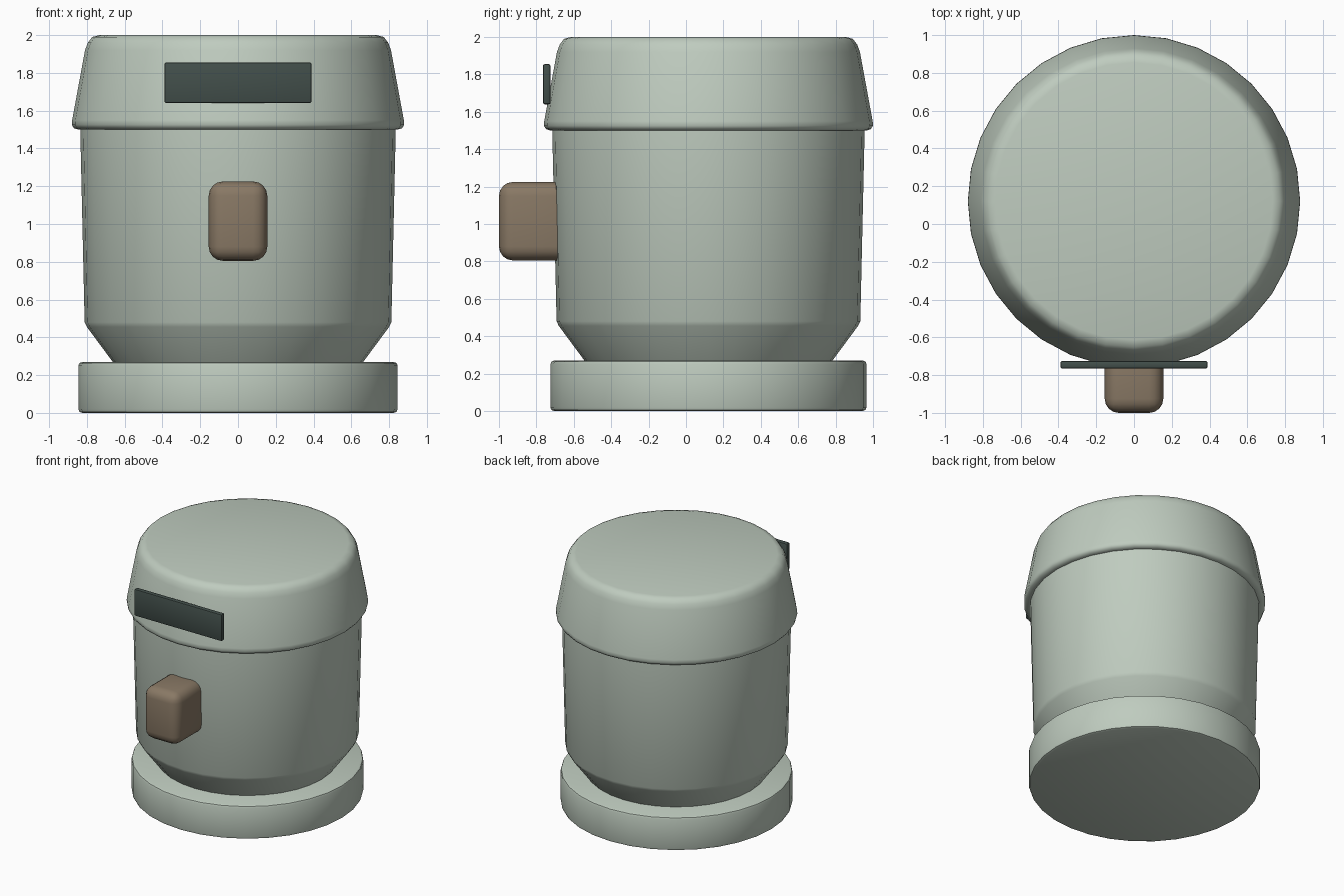
import bpy, bmesh, math

if "Cube" in bpy.data.objects:
    bpy.data.objects.remove(bpy.data.objects["Cube"])

CY = 0.12      # centre line of the round parts
SEGS = 32


def material(name, rgb):
    m = bpy.data.materials.new(name)
    m.diffuse_color = (*rgb, 1)
    m.use_nodes = True
    m.node_tree.nodes["Principled BSDF"].inputs["Base Color"].default_value = m.diffuse_color
    return m


SAGE = material("pale_sage", (0.52, 0.60, 0.52))
BROWN = material("warm_brown", (0.25, 0.19, 0.13))
DARK = material("dark_slate", (0.055, 0.078, 0.07))


def finish(name, bm, mat, angle):
    bmesh.ops.recalc_face_normals(bm, faces=bm.faces)
    me = bpy.data.meshes.new(name)
    bm.to_mesh(me)
    bm.free()
    ob = bpy.data.objects.new(name, me)
    bpy.context.collection.objects.link(ob)
    me.materials.append(mat)
    bpy.ops.object.select_all(action='DESELECT')
    ob.select_set(True)
    bpy.context.view_layer.objects.active = ob
    bpy.ops.object.shade_smooth_by_angle(angle=math.radians(angle))
    return ob


def turned(name, profile, mat):
    """Closed round part from (radius, height) pairs, bottom to top."""
    bm = bmesh.new()
    rings = []
    for r, z in profile:
        rings.append([bm.verts.new((r * math.sin(2 * math.pi * i / SEGS),
                                    CY + r * math.cos(2 * math.pi * i / SEGS), z))
                      for i in range(SEGS)])
    for a, b in zip(rings, rings[1:]):
        for i in range(SEGS):
            j = (i + 1) % SEGS
            bm.faces.new((a[i], a[j], b[j], b[i]))
    bm.faces.new(rings[0])
    bm.faces.new(rings[-1])
    return finish(name, bm, mat, 40)


def rounded_box(name, lo, hi, bevel, segs, mat):
    bm = bmesh.new()
    bmesh.ops.create_cube(bm, size=1)
    for v in bm.verts:
        v.co = [(l + h) / 2 + c * (h - l) for c, l, h in zip(v.co, lo, hi)]
    bmesh.ops.bevel(bm, geom=bm.edges[:], offset=bevel, segments=segs,
                    profile=0.5, affect='EDGES')
    return finish(name, bm, mat, 40)


# Foot disc
turned("base", [(0.825, 0), (0.84, 0.006), (0.845, 0.02), (0.845, 0.25),
                (0.84, 0.264), (0.825, 0.27)], SAGE)
# Tapered container
turned("body", [(0.64, 0.24), (0.663, 0.27), (0.80, 0.455), (0.812, 0.48),
                (0.835, 1.49), (0.835, 1.52)], SAGE)
# Domed lid
turned("lid", [(0.845, 1.50), (0.868, 1.507), (0.88, 1.525), (0.878, 1.55),
               (0.81, 1.92), (0.795, 1.96), (0.772, 1.99), (0.735, 2.0)], SAGE)
# Plate on the lid
rounded_box("label_plate", (-0.39, -0.765, 1.64), (0.39, -0.725, 1.855), 0.01, 2, DARK)
# Front knob
rounded_box("knob", (-0.155, -1.0, 0.805), (0.155, -0.60, 1.225), 0.075, 4, BROWN)
